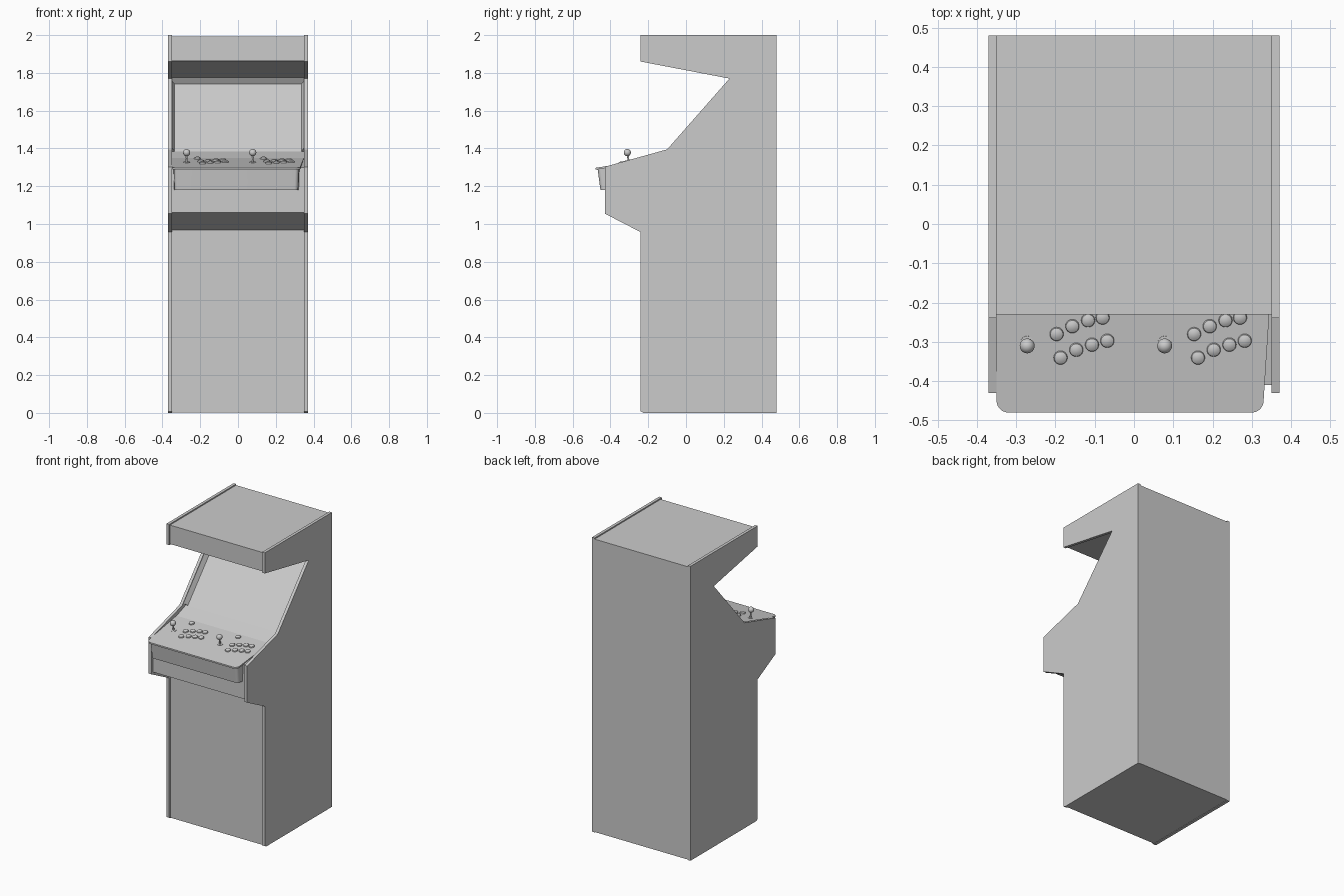
import bpy, bmesh, math
from mathutils import Vector, Matrix

if "Cube" in bpy.data.objects:
    bpy.data.objects.remove(bpy.data.objects["Cube"])

SLOPE = 0.166                                # rise of the control deck towards the back
TILT = Matrix.Rotation(math.atan(SLOPE), 4, 'X')


def deck_z(y):
    return 1.297 + SLOPE * (y + 0.48)


def finish(name, bm, smooth=False):
    bmesh.ops.recalc_face_normals(bm, faces=bm.faces)
    me = bpy.data.meshes.new(name)
    bm.to_mesh(me)
    bm.free()
    ob = bpy.data.objects.new(name, me)
    bpy.context.collection.objects.link(ob)
    if smooth:
        bpy.ops.object.select_all(action='DESELECT')
        ob.select_set(True)
        bpy.context.view_layer.objects.active = ob
        bpy.ops.object.shade_smooth_by_angle(angle=math.radians(35))
    return ob


def loft(name, ring_a, ring_b, smooth=False):
    """Closed solid between two rings with the same number of points."""
    bm = bmesh.new()
    a = [bm.verts.new(p) for p in ring_a]
    b = [bm.verts.new(p) for p in ring_b]
    bm.faces.new(a)
    bm.faces.new(b)
    for i in range(len(a)):
        j = (i + 1) % len(a)
        bm.faces.new((a[i], a[j], b[j], b[i]))
    return finish(name, bm, smooth)


def slab(name, profile, x0, x1):
    return loft(name, [(x0, y, z) for y, z in profile], [(x1, y, z) for y, z in profile])


def lathe(name, profile, pos, steps=24):
    """Turned part standing square on the sloped deck."""
    bm = bmesh.new()
    vs = [bm.verts.new((r, 0, h)) for r, h in profile]
    es = [bm.edges.new(p) for p in zip(vs, vs[1:])]
    bmesh.ops.spin(bm, geom=vs + es, cent=(0, 0, 0), axis=(0, 0, 1),
                   angle=2 * math.pi, steps=steps)
    bmesh.ops.remove_doubles(bm, verts=bm.verts, dist=1e-5)
    bm.transform(Matrix.Translation(pos) @ TILT)
    return finish(name, bm, True)


def rounded_front(back_y, front_y, left_b, left_f, right_b, right_f, r, n=8):
    """Plan outline with rounded front corners."""
    pts = [(left_b, back_y)]
    for cx, start in ((left_f + r, math.pi), (right_f - r, 1.5 * math.pi)):
        for i in range(n + 1):
            t = start + i / n * math.pi / 2
            pts.append((cx + r * math.cos(t), front_y + r + r * math.sin(t)))
    return pts + [(right_b, back_y)]


# side panels
side = [(-0.225, 0), (0.48, 0), (0.48, 2), (-0.24, 2), (-0.24, 1.86), (0.23, 1.77),
        (-0.10, 1.395), (-0.43, 1.303), (-0.43, 1.055), (-0.24, 0.957), (-0.24, 0.008)]
for label, s in (("left", -1), ("right", 1)):
    slab(label + "_side_panel", side, s * 0.35, s * 0.37)

# cabinet body between the sides, slightly inset, with the screen face
body = [(-0.225, 0.003), (0.48, 0.003), (0.48, 1.992), (-0.23, 1.992), (-0.23, 1.864),
        (0.236, 1.775), (0.257, 1.74), (-0.06, 1.385), (-0.16, 1.348), (-0.41, 1.30),
        (-0.41, 1.062), (-0.225, 0.967)]
slab("cabinet_body", body, -0.35, 0.35)

# bevelled strips beside the screen
inward = Vector((0, 0.746, -0.665))
for label, s in (("left", -1), ("right", 1)):
    rings = []
    for y, z in ((-0.06, 1.385), (0.257, 1.74)):
        deep = Vector((s * 0.35, y, z))
        rings.append([deep, deep - inward * 0.028, deep + Vector((-s * 0.015, 0, 0))])
    loft(label + "_screen_bezel", *rings)

# control deck plate
deck = rounded_front(-0.16, -0.48, -0.35, -0.35, 0.349, 0.33, 0.03)
loft("control_deck", [(x, y, deck_z(y)) for x, y in deck],
     [(x, y, deck_z(y) - 0.01) for x, y in deck], True)

# apron box under the deck
top = rounded_front(-0.40, -0.468, -0.342, -0.34, 0.326, 0.322, 0.02)
low = rounded_front(-0.40, -0.453, -0.338, -0.336, 0.322, 0.318, 0.02)
loft("deck_apron", [(x, y, deck_z(y) - 0.006) for x, y in top],
     [(x, y, 1.18) for x, y in low], True)

# player controls
button = [(0.0175, -0.003), (0.0175, 0.004), (0.016, 0.007), (0.0135, 0.008),
          (0.009, 0.0105), (0, 0.0115)]
stick = [(0.017, -0.003), (0.017, 0.002), (0.006, 0.003), (0.0045, 0.018), (0.0055, 0.028),
         (0.0045, 0.042)]
ball = [(0.019 * math.sin(math.radians(a)), 0.052 - 0.019 * math.cos(math.radians(a)))
        for a in range(15, 181, 15)]
ball[-1] = (0, 0.071)
layout = [(-0.197, -0.28), (-0.157, -0.26), (-0.117, -0.245), (-0.08, -0.238),
          (-0.187, -0.34), (-0.147, -0.32), (-0.107, -0.307), (-0.068, -0.297),
          (-0.215, -0.19)]
for player, dx in (("left", 0), ("right", 0.35)):
    for i, (x, y) in enumerate(layout):
        kind = "start_button" if i == 8 else f"action_button_{i + 1}"
        lathe(f"{player}_{kind}", button, (x + dx, y, deck_z(y)))
    lathe(player + "_joystick", stick + ball, (-0.272 + dx, -0.302, deck_z(-0.302)))
